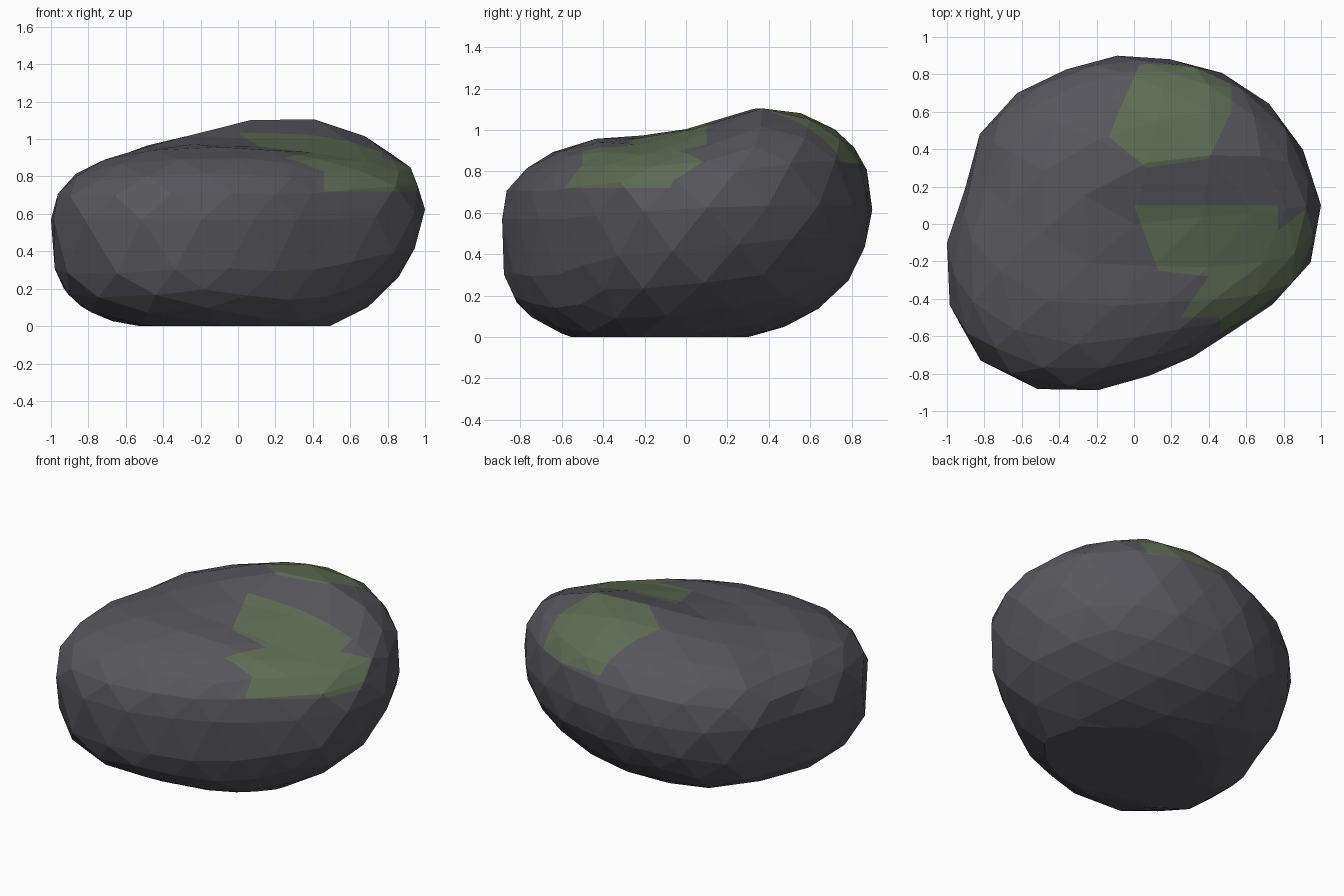
import bpy, bmesh, math
from mathutils import Vector, Matrix

cube = bpy.data.objects.get("Cube")
if cube:
    bpy.data.objects.remove(cube, do_unlink=True)


def make_material(name, color):
    mat = bpy.data.materials.new(name)
    mat.use_nodes = True
    mat.diffuse_color = (*color, 1)
    bsdf = mat.node_tree.nodes["Principled BSDF"]
    bsdf.inputs["Base Color"].default_value = (*color, 1)
    bsdf.inputs["Roughness"].default_value = 0.9
    return mat


stone = make_material("grey stone", (0.095, 0.094, 0.108))
moss = make_material("green moss", (0.115, 0.148, 0.09))

# Plan outline of the boulder at its widest level, counter-clockwise
OUTLINE = [(1, 0.1), (0.88, 0.47), (0.67, 0.7), (0.43, 0.83), (0.3, 0.87), (0, 0.9),
           (-0.1, 0.9), (-0.28, 0.86), (-0.55, 0.75), (-0.67, 0.67), (-0.85, 0.45),
           (-0.9, 0.2), (-0.97, -0.02), (-1, -0.1), (-1, -0.25), (-0.98, -0.5), (-0.88, -0.67),
           (-0.77, -0.78), (-0.58, -0.87), (-0.42, -0.9), (-0.2, -0.89), (0, -0.84),
           (0.17, -0.78), (0.3, -0.72), (0.45, -0.62), (0.68, -0.48), (0.9, -0.3), (0.97, -0.15)]
WAIST = 0.57


def outline_radius(angle):
    """Distance from the centre to the outline in the given direction."""
    d = Vector((math.cos(angle), math.sin(angle)))
    for i, p in enumerate(OUTLINE):
        p, q = Vector(p), Vector(OUTLINE[(i + 1) % len(OUTLINE)])
        if p.x * d.y - p.y * d.x >= -1e-9 and d.x * q.y - d.y * q.x > 0:
            e = q - p
            return (p.x * e.y - p.y * e.x) / (d.x * e.y - d.y * e.x)
    return 0.9


def bump(dx, dy, spread_x, spread_y):
    return math.exp(-dx * dx / spread_x - dy * dy / spread_y)


def shape(co):
    """Turn a point on a unit ball into a point on the boulder."""
    angle = math.atan2(co.y, co.x)
    level = min(1, math.hypot(co.x, co.y))
    back_right = math.cos(angle - math.pi / 4)
    front_right = max(0, math.cos(angle + math.pi / 4))
    # Square shoulders at the back right, square foot at the front left
    power = 0.8 - 0.1 * back_right if co.z > 0 else 0.78 + 0.21 * back_right
    r = outline_radius(angle) * level ** power
    x, y = r * math.cos(angle), r * math.sin(angle)
    if co.z > 0:
        # High back hump and a shallow valley falling to the right
        height = (0.43 + 0.16 * bump(x - 0.35, y - 0.5, 0.4, 0.4)
                  - 0.1 * bump(x - 0.45, y + 0.1, 0.5, 0.08))
    else:
        height = 0.6 + 0.1 * front_right ** 4
    z = WAIST + math.copysign(height * abs(co.z) ** power, co.z)
    # The waist rises towards the back right
    return Vector((x, y, z + 0.07 * max(0, back_right) * level ** 4))


def clip(bm, faces, point, normal):
    """Cut the faces with a plane and return those on its inner side."""
    geom = set(faces)
    for f in faces:
        geom.update(f.edges)
        geom.update(f.verts)
    out = bmesh.ops.bisect_plane(bm, geom=list(geom), dist=1e-5,
                                 plane_co=point, plane_no=normal)["geom"]
    return [f for f in out if isinstance(f, bmesh.types.BMFace)
            and (f.calc_center_median() - point).dot(normal) > 0]


# Boulder body
bm = bmesh.new()
bmesh.ops.create_icosphere(bm, subdivisions=3, radius=1, matrix=Matrix.Rotation(0.1, 4, "Z"))
for v in bm.verts:
    v.co = shape(v.co)

# Flat underside
bmesh.ops.bisect_plane(bm, geom=bm.verts[:] + bm.edges[:] + bm.faces[:], dist=1e-5,
                       plane_co=(0, 0, 0), plane_no=(0, 0, -1), clear_outer=True)
bmesh.ops.holes_fill(bm, edges=[e for e in bm.edges if e.is_boundary], sides=0)
bmesh.ops.recalc_face_normals(bm, faces=bm.faces[:])

# Moss patches cut into the upper faces: lowest height, then plan corners
PATCHES = [
    (0.84, [(0.03, 0.87), (-0.06, 0.65), (-0.14, 0.47), (0.07, 0.3), (0.4, 0.35),
            (0.52, 0.6), (0.52, 0.76), (0.4, 0.84)]),
    (0.72, [(0, 0.1), (0.13, -0.25), (0.4, -0.28), (0.5, -0.27), (0.77, -0.05), (0.77, 0.1)]),
    (0.72, [(0.25, -0.5), (0.46, -0.5), (0.46, -0.26), (0.4, -0.28)]),
    (0.72, [(0.46, -0.75), (1, -0.3), (0.95, -0.03), (0.92, 0.08), (0.46, -0.28)]),
]
for floor, patch in PATCHES:
    faces = [f for f in bm.faces if f.normal.z > 0 and f.calc_center_median().z > 0.5]
    faces = clip(bm, faces, Vector((0, 0, floor)), Vector((0, 0, 1)))
    for i, (x, y) in enumerate(patch):
        nx, ny = patch[(i + 1) % len(patch)]
        faces = clip(bm, faces, Vector((x, y, 0)), Vector((y - ny, nx - x, 0)).normalized())
    for f in faces:
        f.material_index = 1

mesh = bpy.data.meshes.new("boulder")
bm.to_mesh(mesh)
bm.free()
mesh.materials.append(stone)
mesh.materials.append(moss)
boulder = bpy.data.objects.new("boulder", mesh)
bpy.context.scene.collection.objects.link(boulder)
